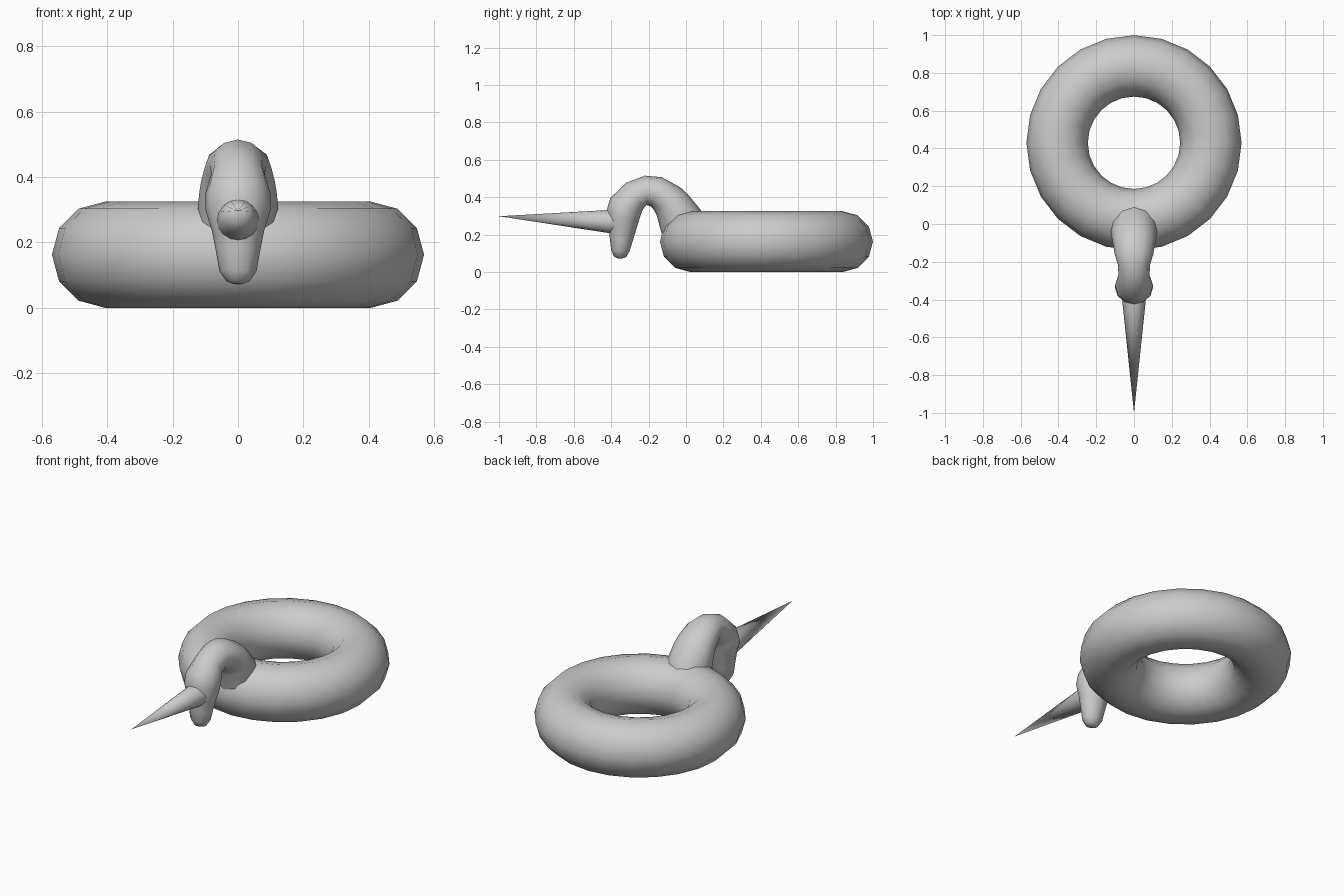
import bpy, bmesh, math
from mathutils import Vector

if "Cube" in bpy.data.objects:
    bpy.data.objects.remove(bpy.data.objects["Cube"])


def finish(obj, name, angle=60):
    obj.name = obj.data.name = name
    bpy.ops.object.select_all(action='DESELECT')
    obj.select_set(True)
    bpy.context.view_layer.objects.active = obj
    bpy.ops.object.shade_smooth_by_angle(angle=math.radians(angle))
    return obj


def loft(name, sections, sides=12):
    """Skin oval sections given as (outer y, outer z, inner y, inner z, half width)."""
    bm = bmesh.new()
    rings = []
    for oy, oz, iy, iz, w in sections:
        outer, inner = Vector((0, oy, oz)), Vector((0, iy, iz))
        mid, half = (outer + inner) / 2, (outer - inner) / 2
        ring = []
        for i in range(sides):
            a = 2 * math.pi * i / sides
            ring.append(bm.verts.new(mid + half * math.cos(a) + Vector((w * math.sin(a), 0, 0))))
        rings.append(ring)
    for r, s in zip(rings, rings[1:]):
        for i in range(sides):
            j = (i + 1) % sides
            bm.faces.new((r[i], r[j], s[j], s[i]))
    bm.faces.new(rings[0])
    bm.faces.new(rings[-1])
    bmesh.ops.recalc_face_normals(bm, faces=bm.faces)
    mesh = bpy.data.meshes.new(name)
    bm.to_mesh(mesh)
    bm.free()
    obj = bpy.data.objects.new(name, mesh)
    bpy.context.collection.objects.link(obj)
    return finish(obj, name)


# Inflatable ring
bpy.ops.mesh.primitive_torus_add(major_segments=24, minor_segments=12, major_radius=0.407,
                                 minor_radius=0.1625, location=(0, 0.43, 0.1625))
finish(bpy.context.object, "swim_ring")

# Arched neck flowing into the drooping head and snout
loft("neck_and_head", [
    (0.11, 0.25, -0.12, 0.17, 0.115),
    (0.08, 0.33, -0.14, 0.24, 0.125),
    (0.01, 0.415, -0.155, 0.30, 0.118),
    (-0.03, 0.452, -0.17, 0.33, 0.112),
    (-0.13, 0.507, -0.19, 0.352, 0.102),
    (-0.22, 0.515, -0.212, 0.358, 0.085),
    (-0.32, 0.477, -0.23, 0.335, 0.082),
    (-0.405, 0.395, -0.242, 0.305, 0.1),
    (-0.424, 0.33, -0.253, 0.27, 0.1),
    (-0.415, 0.25, -0.268, 0.22, 0.08),
    (-0.407, 0.175, -0.285, 0.165, 0.067),
    (-0.40, 0.115, -0.302, 0.11, 0.057),
    (-0.385, 0.083, -0.32, 0.08, 0.036),
    (-0.365, 0.073, -0.34, 0.072, 0.014),
])

# Long pointed horn, from inside the head to the tip
base, tip = Vector((0, -0.37, 0.268)), Vector((0, -1.0, 0.298))
axis = tip - base
bpy.ops.mesh.primitive_cone_add(vertices=16, radius1=0.066, radius2=0, depth=axis.length,
                                location=(base + tip) / 2,
                                rotation=axis.to_track_quat('Z', 'Y').to_euler())
finish(bpy.context.object, "horn")
